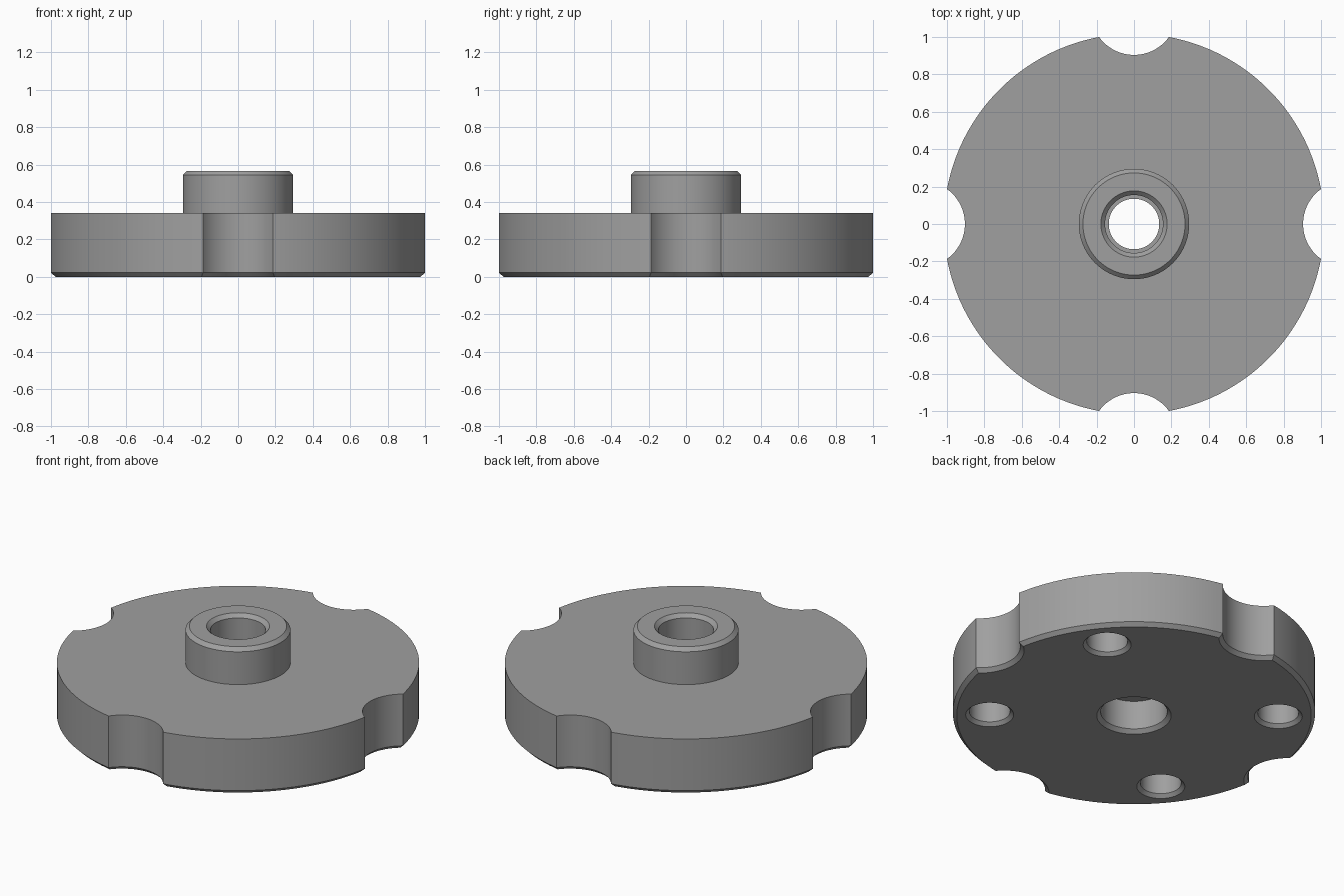
import bpy, bmesh, math

if "Cube" in bpy.data.objects:
    bpy.data.objects.remove(bpy.data.objects["Cube"])

DISC_R, NOTCH_R, NOTCH_C = 1.017, 0.23, 1.134
DISC_H, HUB_R, TOP, CH = 0.342, 0.295, 0.567, 0.022

metal = bpy.data.materials.new("grey metal")
metal.diffuse_color = (0.35, 0.35, 0.35, 1)
metal.use_nodes = True
metal.node_tree.nodes["Principled BSDF"].inputs["Base Color"].default_value = metal.diffuse_color


def finish(name, bm):
    bmesh.ops.recalc_face_normals(bm, faces=bm.faces[:])
    mesh = bpy.data.meshes.new(name)
    bm.to_mesh(mesh)
    bm.free()
    mesh.materials.append(metal)
    ob = bpy.data.objects.new(name, mesh)
    bpy.context.collection.objects.link(ob)
    return ob


def loft(name, rings):
    """Skin a stack of equal-length point rings and cap both ends."""
    bm = bmesh.new()
    loops = [[bm.verts.new(p) for p in ring] for ring in rings]
    n = len(loops[0])
    for a, b in zip(loops, loops[1:]):
        for i in range(n):
            j = (i + 1) % n
            bm.faces.new((a[i], a[j], b[j], b[i]))
    bm.faces.new(loops[0][::-1])
    bm.faces.new(loops[-1])
    return finish(name, bm)


def turned(name, profile, x=0, y=0, n=96):
    """Solid of revolution from (radius, height) pairs."""
    return loft(name, [[(x + r * math.cos(2 * math.pi * i / n),
                         y + r * math.sin(2 * math.pi * i / n), z)
                        for i in range(n)] for r, z in profile])


def outline(inset, z):
    """Round outline with four scalloped notches, shrunk by inset."""
    R, r, c = DISC_R - inset, NOTCH_R + inset, NOTCH_C
    t = math.acos((R * R + c * c - r * r) / (2 * R * c))
    b = math.asin(R * math.sin(t) / r)
    quarter = []
    for i in range(25):
        f = -b + 2 * b * i / 24
        quarter.append((c - r * math.cos(f), r * math.sin(f)))
    for i in range(1, 32):
        f = t + (math.pi / 2 - 2 * t) * i / 32
        quarter.append((R * math.cos(f), R * math.sin(f)))
    pts = []
    for k in range(4):
        co, si = [(1, 0), (0, 1), (-1, 0), (0, -1)][k]
        pts += [(x * co - y * si, x * si + y * co, z) for x, y in quarter]
    return pts


def boolean(target, tool, operation):
    mod = target.modifiers.new("cut", 'BOOLEAN')
    mod.operation, mod.solver, mod.object = operation, 'EXACT', tool
    bpy.context.view_layer.objects.active = target
    bpy.ops.object.modifier_apply(modifier=mod.name)
    bpy.data.objects.remove(tool, do_unlink=True)


# Notched disc with chamfered lower edge, joined to the raised hub
flange = loft("notched_flange", [outline(CH, 0), outline(0, CH), outline(0, DISC_H)])
hub = turned("hub", [(HUB_R, 0.25), (HUB_R, TOP - CH), (HUB_R - CH, TOP)])
boolean(flange, hub, 'UNION')

# Stepped centre bore: wide below, narrow web, medium above
bore = turned("bore_cutter", [(0.229, -0.02), (0.187, CH), (0.187, 0.20), (0.135, 0.20),
                              (0.135, 0.28), (0.155, 0.28), (0.155, TOP - CH),
                              (0.197, TOP + 0.02)])
boolean(flange, bore, 'DIFFERENCE')

# Four blind holes in the underside
for deg in (39.3, 140.7, 219.3, 320.7):
    a = math.radians(deg)
    hole = turned("hole_cutter", [(0.155, -0.02), (0.115, 0.02), (0.115, 0.25)],
                  0.81 * math.cos(a), 0.81 * math.sin(a), 48)
    boolean(flange, hole, 'DIFFERENCE')

# Smooth curved walls, crisp edges
bpy.ops.object.select_all(action='DESELECT')
flange.select_set(True)
bpy.context.view_layer.objects.active = flange
bpy.ops.object.shade_smooth_by_angle(angle=math.radians(30))
